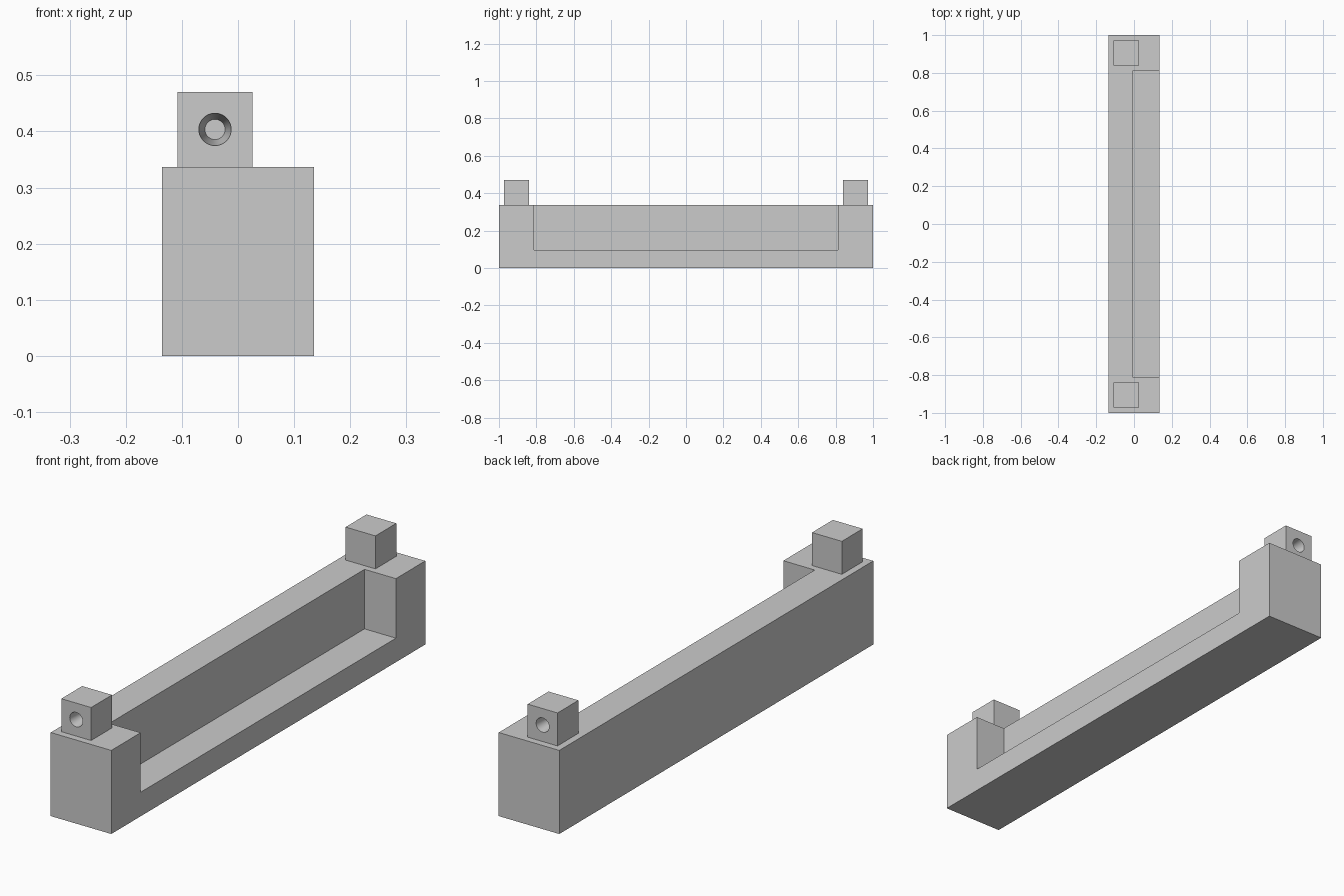
import bpy
import bmesh
from math import pi
from mathutils import Matrix, Vector

cube = bpy.data.objects.get("Cube")
if cube:
    bpy.data.objects.remove(cube, do_unlink=True)

grey = bpy.data.materials.new("light grey")
grey.use_nodes = True
COLOUR = (0.6, 0.6, 0.6, 1)
grey.diffuse_color = COLOUR
grey.node_tree.nodes["Principled BSDF"].inputs["Base Color"].default_value = COLOUR


def finish(bm, name):
    bmesh.ops.recalc_face_normals(bm, faces=bm.faces)
    mesh = bpy.data.meshes.new(name)
    bm.to_mesh(mesh)
    bm.free()
    mesh.materials.append(grey)
    obj = bpy.data.objects.new(name, mesh)
    bpy.context.collection.objects.link(obj)
    return obj


def box(name, low, high):
    low, high = Vector(low), Vector(high)
    bm = bmesh.new()
    bmesh.ops.create_cube(bm, size=1, matrix=Matrix.Translation((low + high) / 2)
                          @ Matrix.Diagonal((*(high - low), 1)))
    return finish(bm, name)


def cut(obj, cutter):
    mod = obj.modifiers.new("cut", 'BOOLEAN')
    mod.operation = 'DIFFERENCE'
    mod.solver = 'EXACT'
    mod.object = cutter
    bpy.context.view_layer.objects.active = obj
    bpy.ops.object.modifier_apply(modifier=mod.name)
    bpy.data.objects.remove(cutter, do_unlink=True)


# Long body with a recess open to the top and to the +x side
HALF_X, TOP = 0.135, 0.337
body = box("body", (-HALF_X, -1, 0), (HALF_X, 1, TOP))
cut(body, box("recess_cutter", (-0.005, -0.813, 0.097), (0.3, 0.813, 0.6)))

# Small block at each end, with a tapered blind hole in its outer face
SIZE, BLOCK_X, OUTER, DEPTH = 0.133, -0.041, 0.972, 0.09
for name, side in (("front_block", -1), ("back_block", 1)):
    ys = sorted((side * OUTER, side * (OUTER - SIZE)))
    block = box(name, (BLOCK_X - SIZE / 2, ys[0], TOP),
                (BLOCK_X + SIZE / 2, ys[1], TOP + SIZE))
    bm = bmesh.new()
    place = Matrix.Translation((BLOCK_X, side * (OUTER - DEPTH / 2), TOP + SIZE / 2))
    bmesh.ops.create_cone(bm, cap_ends=True, segments=48, depth=DEPTH,
                          radius1=0.018, radius2=0.029,
                          matrix=place @ Matrix.Rotation(-side * pi / 2, 4, 'X'))
    # Push the wide mouth just past the face for a clean cut
    for v in bm.verts:
        if abs(v.co.y) > OUTER - DEPTH / 2:
            v.co.y += side * 0.001
    cut(block, finish(bm, "hole_cutter"))
    bpy.ops.object.select_all(action='DESELECT')
    block.select_set(True)
    bpy.context.view_layer.objects.active = block
    bpy.ops.object.shade_smooth_by_angle(angle=pi / 6)
